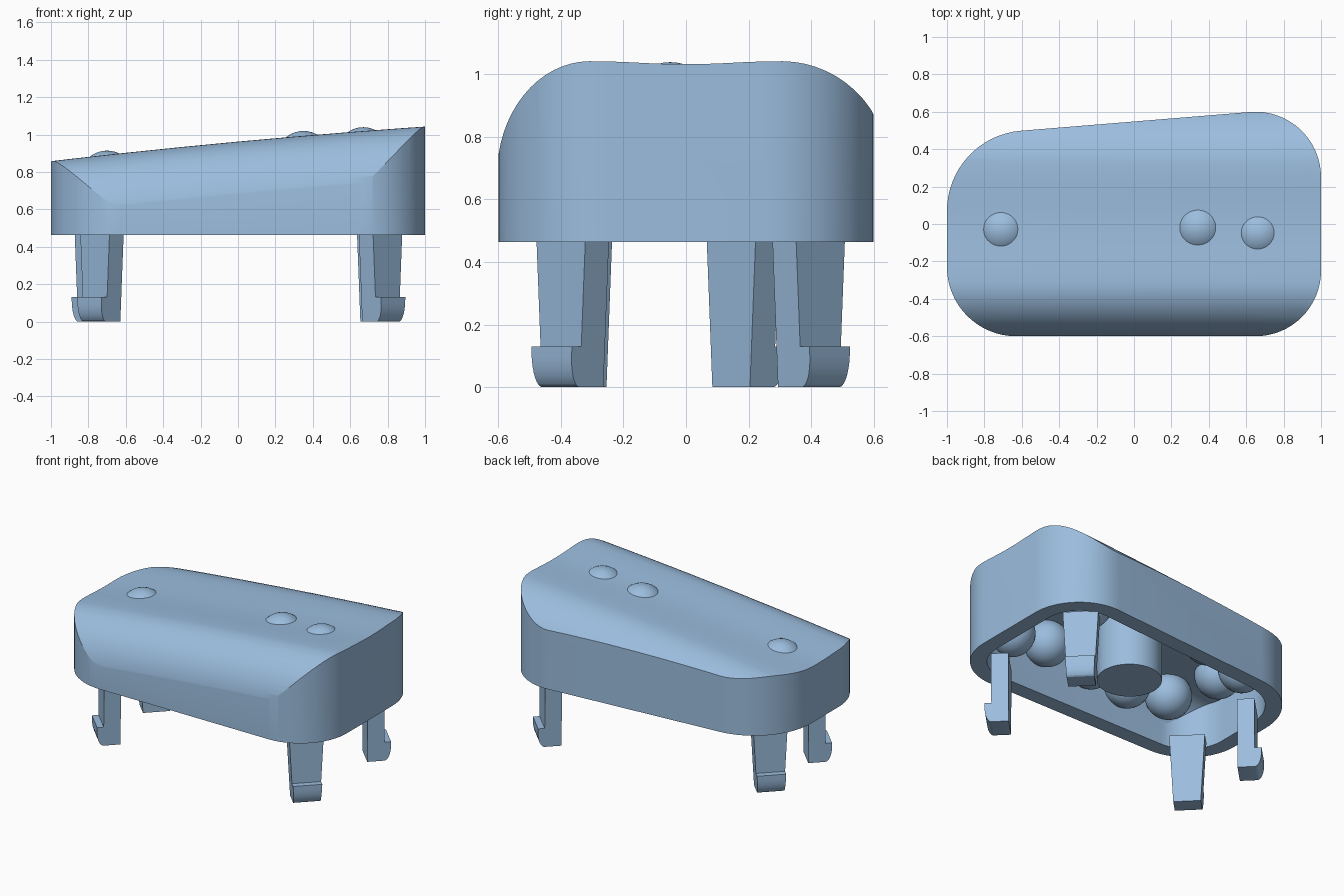
import bpy, bmesh, math
from mathutils import Matrix

if "Cube" in bpy.data.objects:
    bpy.data.objects.remove(bpy.data.objects["Cube"])

RIM = 0.464

blue = bpy.data.materials.new("steel blue")
blue.diffuse_color = (0.33, 0.51, 0.73, 1)
blue.use_nodes = True
blue.node_tree.nodes["Principled BSDF"].inputs["Base Color"].default_value = blue.diffuse_color


def ridge(x):
    """Height of the top: rises to the right with a faint crown."""
    return 0.950 + 0.0925 * x + 0.012 * (1 - x * x)


def finish(bm, name, smooth=True):
    bmesh.ops.recalc_face_normals(bm, faces=bm.faces)
    mesh = bpy.data.meshes.new(name)
    bm.to_mesh(mesh)
    bm.free()
    obj = bpy.data.objects.new(name, mesh)
    bpy.context.collection.objects.link(obj)
    mesh.materials.append(blue)
    if smooth:
        smooth_obj(obj)
    return obj


def smooth_obj(obj):
    bpy.ops.object.select_all(action='DESELECT')
    obj.select_set(True)
    bpy.context.view_layer.objects.active = obj
    bpy.ops.object.shade_smooth_by_angle(angle=math.radians(16))


def loft(loops, name, smooth=False):
    """Solid through a row of matching loops of 3D points."""
    bm = bmesh.new()
    rows = [[bm.verts.new(p) for p in loop] for loop in loops]
    bm.faces.new(rows[0])
    bm.faces.new(rows[-1])
    n = len(rows[0])
    for va, vb in zip(rows, rows[1:]):
        for i in range(n):
            j = (i + 1) % n
            bm.faces.new((va[i], va[j], vb[j], vb[i]))
    return finish(bm, name, smooth)


def boolean(obj, cutter, operation):
    mod = obj.modifiers.new("cut", 'BOOLEAN')
    mod.operation, mod.object, mod.solver = operation, cutter, 'EXACT'
    bpy.ops.object.select_all(action='DESELECT')
    bpy.context.view_layer.objects.active = obj
    obj.select_set(True)
    bpy.ops.object.modifier_apply(modifier=mod.name)
    bpy.data.objects.remove(cutter)


def outline(inset):
    """Plan outline: four rounded corners, back edge slanted by 5 degrees."""
    corners = [(0.65, 0.25, 0.35, 0, 95), (-0.57, 0.07, 0.43, 95, 180),
               (-0.63, -0.23, 0.37, 180, 270), (0.65, -0.25, 0.35, 270, 360)]
    pts = []
    for cx, cy, r, a0, a1 in corners:
        for k in range(17):
            a = math.radians(a0 + (a1 - a0) * k / 16)
            pts.append((cx + (r - inset) * math.cos(a), cy + (r - inset) * math.sin(a)))
    return pts


def crown(inset):
    """Cross-section heights relative to the ridge: rounded sides, shallow dip."""
    pts = []
    for k in range(17):
        a = math.radians(180 - 90 * k / 16)
        pts.append((-0.31 + (0.295 - inset) * math.cos(a), -0.34 + (0.34 - inset) * math.sin(a)))
    for k in range(1, 10):
        t = k / 10
        pts.append((-0.31 + 0.62 * t, -inset - 0.01 * math.sin(math.pi * t) ** 2))
    for k in range(17):
        a = math.radians(90 - 90 * k / 16)
        pts.append((0.31 + (0.36 - inset) * math.cos(a), -0.36 + (0.36 - inset) * math.sin(a)))
    return pts


def cap(name, inset, bottom):
    """Rounded prism trimmed by the sloping crown."""
    plan = outline(inset)
    solid = loft([[(x, y, z) for x, y in plan] for z in (bottom, 1.4)], name)
    prof = crown(inset)

    def section(x):
        top = [(x, y, z + ridge(x)) for y, z in prof]
        return top + [(x, prof[-1][0], 0.1), (x, prof[0][0], 0.1)]
    trim = loft([section(-1.2 + 0.3 * k) for k in range(9)], name + "_trim")
    boolean(solid, trim, 'INTERSECT')
    return solid


# Hollow body
body = cap("body_shell", 0.0, RIM)
boolean(body, cap("cavity", 0.105, RIM - 0.1), 'DIFFERENCE')
smooth_obj(body)

# Central post under the ceiling
bm = bmesh.new()
bmesh.ops.create_cone(bm, cap_ends=True, segments=48, radius1=0.2, radius2=0.2, depth=0.42,
                      matrix=Matrix.Translation((0.02, -0.02, RIM + 0.21)))
finish(bm, "centre_post")

# Balls: the middle row pokes through the top, the others hang inside
balls = [(-0.70, -0.03, 0.768), (0.35, -0.02, 0.873), (0.67, -0.05, 0.893)]
for x, y, drop in [(-0.57, -0.35, 0.19), (-0.29, -0.41, 0.215), (0.0, -0.41, 0.215),
                   (0.355, -0.41, 0.22), (0.62, -0.43, 0.26), (-0.68, 0.22, 0.2),
                   (-0.34, 0.3, 0.2), (0.0, 0.33, 0.2), (0.32, 0.34, 0.2), (0.62, 0.3, 0.2)]:
    balls.append((x, y, ridge(x) - drop))
for i, p in enumerate(balls):
    bm = bmesh.new()
    bmesh.ops.create_uvsphere(bm, u_segments=32, v_segments=20, radius=0.146,
                              matrix=Matrix.Translation(p))
    finish(bm, f"ball_{i + 1}")

# Tapered clip legs with outward rounded hooks
side = [(-0.107, 0), (0, 0)]
for k in range(9):
    a = math.radians(90 * k / 8)
    side.append((0.042 * math.sin(a), 0.1 - 0.1 * math.cos(a)))
side.pop(2)
side += [(0.042, 0.13), (0, 0.13), (0, RIM + 0.005), (-0.107, RIM + 0.005)]

for name, x, y, angle in [("front_left_leg", -0.765, -0.39, 225), ("front_right_leg", 0.80, -0.40, 315),
                          ("back_right_leg", 0.79, 0.43, 45), ("back_left_leg", -0.795, 0.22, 135)]:
    ca, sa = math.cos(math.radians(angle)), math.sin(math.radians(angle))

    def face(sign):
        loop = []
        for u, z in side:
            w = sign * (0.085 + 0.025 * z / RIM)
            loop.append((x + u * ca - w * sa, y + u * sa + w * ca, z))
        return loop
    loft([face(-1), face(1)], name, True)
